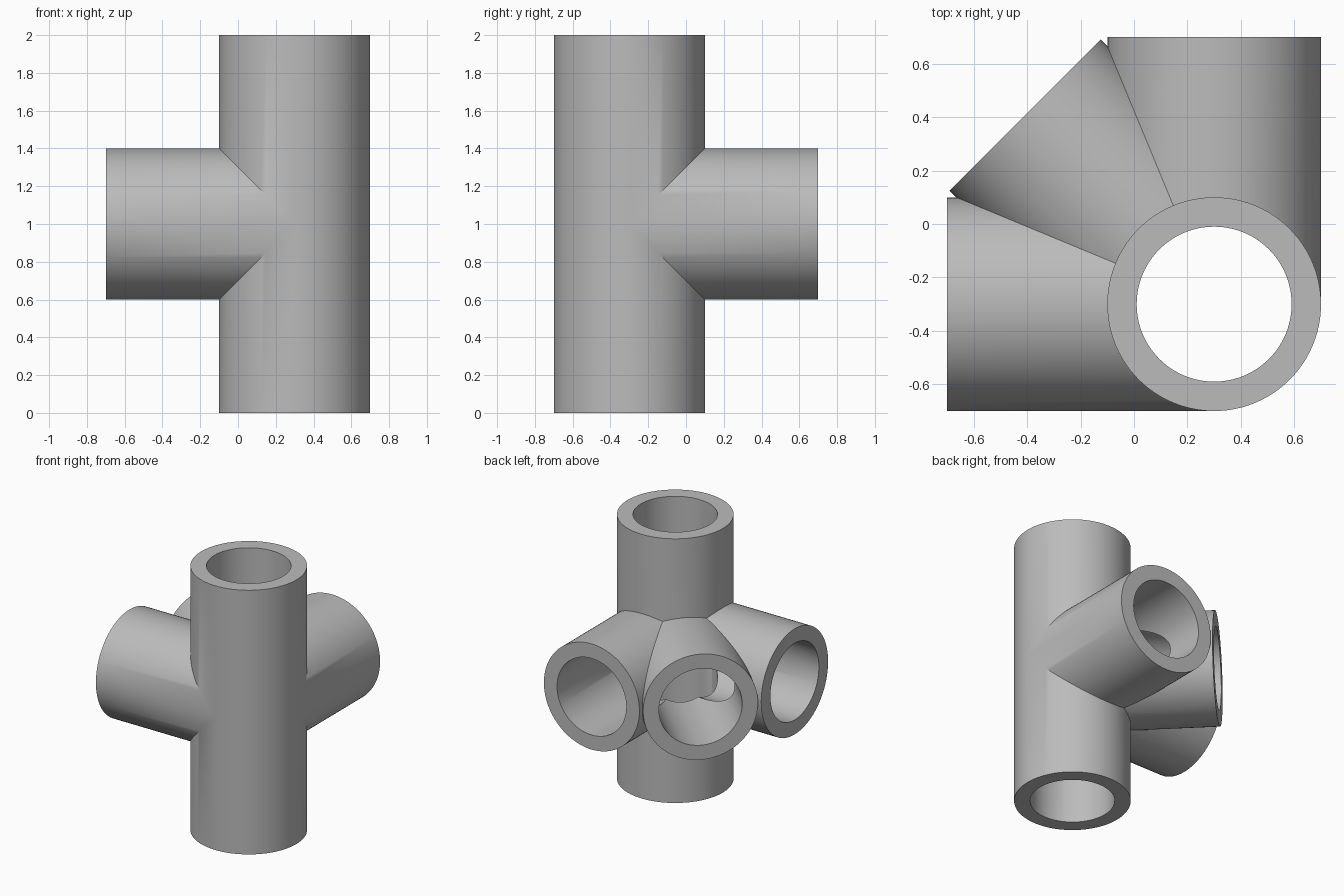
import bpy
import math
from mathutils import Vector

cube = bpy.data.objects.get("Cube")
if cube:
    bpy.data.objects.remove(cube, do_unlink=True)

OUTER, BORE = 0.4, 0.29
SIDES = 96
HUB = Vector((0.3, -0.3, 1.0))
BRANCHES = {
    "right": Vector((-1, 0, 0)),
    "back": Vector((0, 1, 0)),
    "diagonal": Vector((-1, 1, 0)).normalized(),
}

grey = bpy.data.materials.new("Plain grey")
grey.use_nodes = True
colour = (0.5, 0.5, 0.5, 1)
grey.diffuse_color = colour
grey.node_tree.nodes["Principled BSDF"].inputs["Base Color"].default_value = colour


def rod(name, radius, start, end):
    """Solid cylinder running between two points."""
    axis = end - start
    bpy.ops.mesh.primitive_cylinder_add(
        vertices=SIDES, radius=radius, depth=axis.length,
        location=(start + end) / 2,
        rotation=axis.to_track_quat('Z', 'Y').to_euler())
    obj = bpy.context.object
    obj.name = name
    obj.data.materials.append(grey)
    return obj


def combine(target, tool, operation):
    """Apply a boolean and discard the tool object."""
    mod = target.modifiers.new(operation.title(), 'BOOLEAN')
    mod.operation = operation
    mod.solver = 'EXACT'
    mod.object = tool
    bpy.context.view_layer.objects.active = target
    bpy.ops.object.modifier_apply(modifier=mod.name)
    bpy.data.objects.remove(tool, do_unlink=True)


# Upright tube with three side branches, first as a solid
up = Vector((0, 0, 1))
fitting = rod("pipe_fitting", OUTER, HUB - up, HUB + up)
for side, direction in BRANCHES.items():
    combine(fitting, rod(side + "_branch", OUTER, HUB, HUB + direction), 'UNION')

# Bores, each running out past the open end
combine(fitting, rod("main_bore", BORE, HUB - up * 1.1, HUB + up * 1.1), 'DIFFERENCE')
for side, direction in BRANCHES.items():
    combine(fitting, rod(side + "_bore", BORE, HUB, HUB + direction * 1.1), 'DIFFERENCE')

# Smooth walls with crisp rims and seams
bpy.ops.object.select_all(action='DESELECT')
fitting.select_set(True)
bpy.context.view_layer.objects.active = fitting
bpy.ops.object.shade_smooth_by_angle(angle=math.radians(32))
